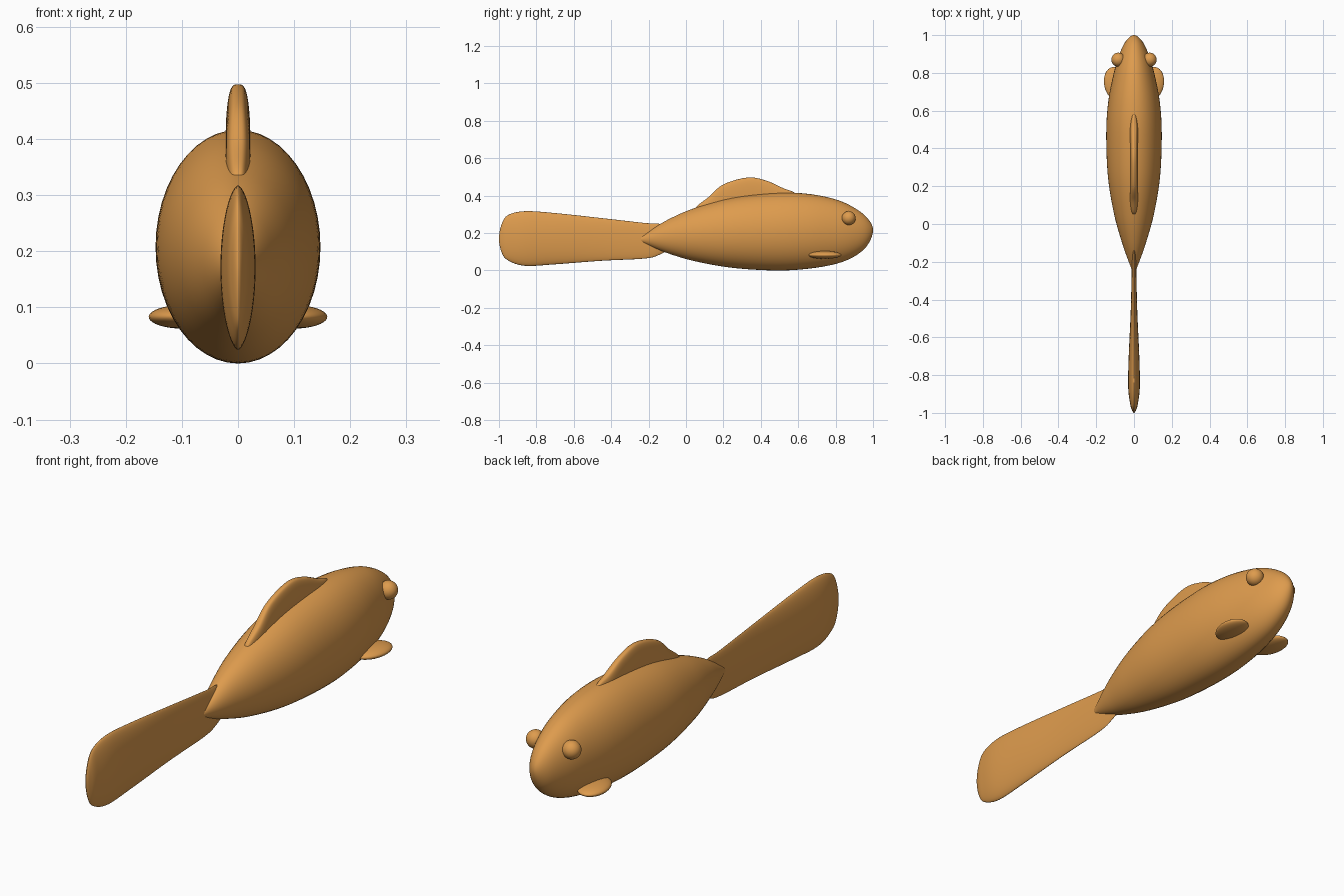
import bpy, bmesh, math
from mathutils import Vector

cube = bpy.data.objects.get("Cube")
if cube:
    bpy.data.objects.remove(cube, do_unlink=True)

orange = bpy.data.materials.new("warm orange")
orange.use_nodes = True
COLOUR = (0.73, 0.33, 0.075, 1)
orange.diffuse_color = COLOUR
orange.node_tree.nodes["Principled BSDF"].inputs["Base Color"].default_value = COLOUR


def finish(name, bm):
    bmesh.ops.recalc_face_normals(bm, faces=bm.faces)
    mesh = bpy.data.meshes.new(name)
    bm.to_mesh(mesh)
    bm.free()
    mesh.materials.append(orange)
    mesh.shade_smooth()
    obj = bpy.data.objects.new(name, mesh)
    bpy.context.collection.objects.link(obj)
    return obj


def smooth_stations(stations, steps):
    """Spline through (y, bottom, top, half width), rounding off both tips."""
    def mirrored(s):
        return (s[0], s[2], s[1], -s[3])
    pts = [Vector(s) for s in
           [mirrored(stations[1]), *stations, mirrored(stations[-2])]]
    for a, b, c, d in zip(pts, pts[1:], pts[2:], pts[3:]):
        for i in range(steps):
            t = i / steps
            yield (b * 2 + (c - a) * t + (a * 2 - b * 5 + c * 4 - d) * t ** 2
                   + (b * 3 - a - c * 3 + d) * t ** 3) / 2
    yield pts[-2]


def loft(name, stations, sides=48, steps=8, power=1.0):
    """Skin closed cross-sections along y; power shapes the section's fullness."""
    bm = bmesh.new()
    rings = []
    for y, low, high, half in smooth_stations(stations, steps):
        ring = []
        for i in range(sides):
            a = math.tau * i / sides
            x = math.copysign(abs(math.cos(a)) ** power, math.cos(a)) * half
            z = (low + high) / 2 + math.sin(a) * (high - low) / 2
            ring.append(bm.verts.new((x, y, z)))
        rings.append(ring)
    for r, s in zip(rings, rings[1:]):
        for i in range(sides):
            j = (i + 1) % sides
            bm.faces.new((r[i], r[j], s[j], s[i]))
    bmesh.ops.remove_doubles(bm, verts=bm.verts, dist=0.0002)
    return finish(name, bm)


def ellipsoid(name, centre, radii, turn=0):
    bm = bmesh.new()
    bmesh.ops.create_uvsphere(bm, u_segments=32, v_segments=20, radius=1)
    obj = finish(name, bm)
    obj.location, obj.scale = centre, radii
    obj.rotation_euler.z = turn
    return obj


# Body, from snout to the pinched rear
loft("body", [
    (1.0, 0.215, 0.215, 0), (0.97, 0.135, 0.28, 0.042), (0.9, 0.075, 0.335, 0.077),
    (0.8, 0.035, 0.38, 0.107), (0.65, 0.009, 0.41, 0.136), (0.48, 0, 0.415, 0.147),
    (0.25, 0.014, 0.39, 0.138), (0.05, 0.049, 0.335, 0.105),
    (-0.1, 0.093, 0.27, 0.063), (-0.21, 0.138, 0.201, 0.024), (-0.26, 0.165, 0.165, 0)])

# Tail fin, thin and flaring toward a rounded end
loft("tail_fin", [
    (0.0, 0.17, 0.17, 0), (-0.06, 0.13, 0.215, 0.008), (-0.14, 0.085, 0.249, 0.012),
    (-0.22, 0.064, 0.254, 0.012), (-0.45, 0.052, 0.28, 0.017), (-0.7, 0.033, 0.307, 0.028),
    (-0.86, 0.025, 0.317, 0.031), (-0.95, 0.053, 0.297, 0.021),
    (-0.985, 0.095, 0.25, 0.011), (-1.0, 0.17, 0.17, 0)], power=1.2)

# Dorsal fin, a rounded slab rooted inside the back
loft("dorsal_fin", [
    (0.045, 0.31, 0.31, 0), (0.06, 0.28, 0.345, 0.014), (0.12, 0.28, 0.392, 0.021),
    (0.2, 0.28, 0.46, 0.022), (0.33, 0.3, 0.497, 0.022), (0.43, 0.31, 0.48, 0.022),
    (0.52, 0.33, 0.44, 0.021), (0.58, 0.34, 0.416, 0.012), (0.6, 0.38, 0.38, 0)],
     power=0.6)

# Paired eyes and side fins
for side, sign in (("left", 1), ("right", -1)):
    ellipsoid(side + "_eye", (sign * 0.083, 0.87, 0.28), (0.037, 0.037, 0.037))
    ellipsoid(side + "_side_fin", (sign * 0.098, 0.742, 0.083),
              (0.06, 0.09, 0.021), turn=sign * -0.2)
